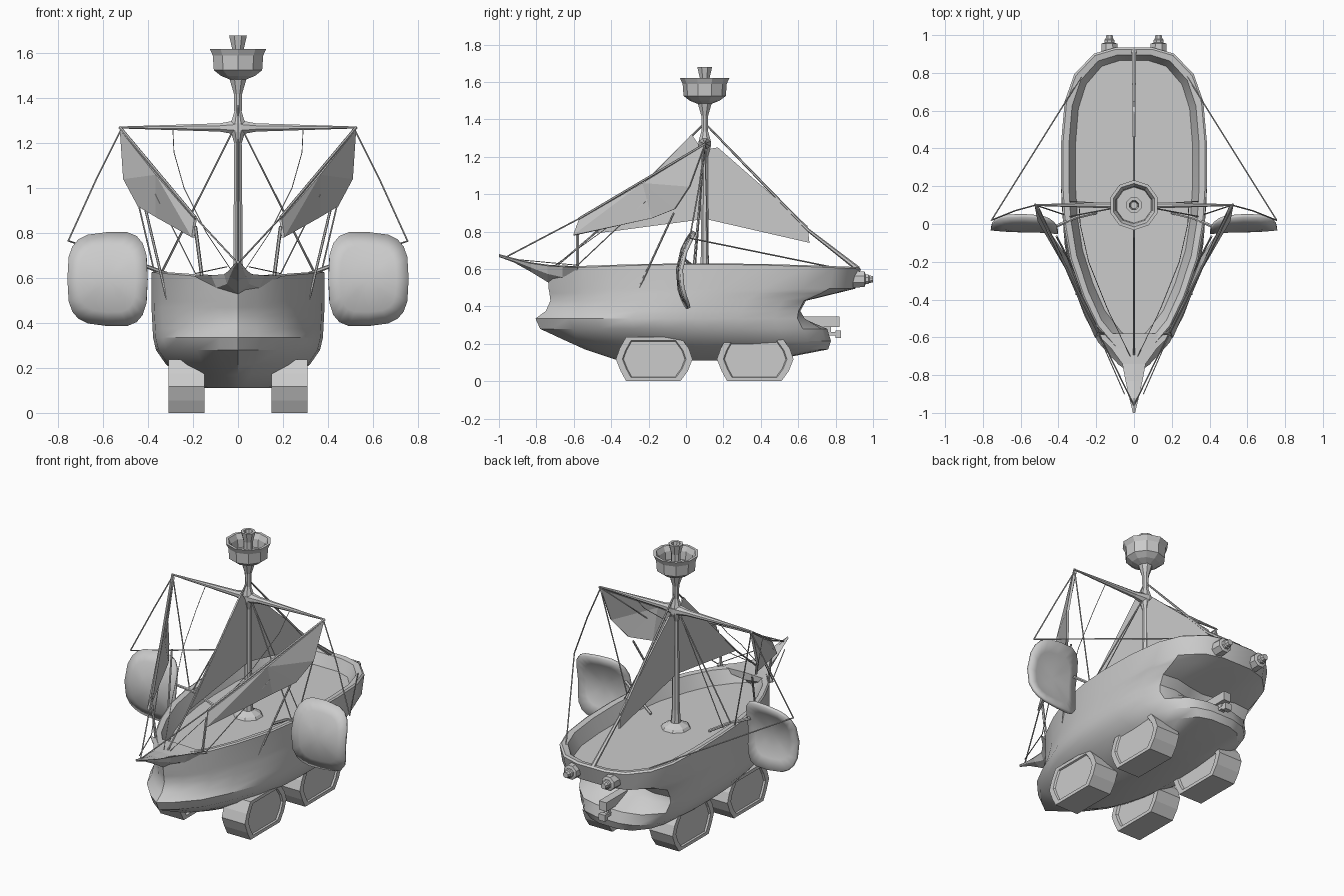
import bpy, bmesh, math
from mathutils import Vector

if "Cube" in bpy.data.objects:
    bpy.data.objects.remove(bpy.data.objects["Cube"])


def make(name, verts, faces, smooth=None, thick=0):
    me = bpy.data.meshes.new(name)
    me.from_pydata([tuple(v) for v in verts], [], faces)
    bm = bmesh.new()
    bm.from_mesh(me)
    bmesh.ops.recalc_face_normals(bm, faces=bm.faces)
    bm.to_mesh(me)
    bm.free()
    ob = bpy.data.objects.new(name, me)
    bpy.context.collection.objects.link(ob)
    if thick:
        m = ob.modifiers.new("thickness", 'SOLIDIFY')
        m.thickness, m.offset = thick, 0
    if smooth:
        bpy.ops.object.select_all(action='DESELECT')
        ob.select_set(True)
        bpy.context.view_layer.objects.active = ob
        bpy.ops.object.shade_smooth_by_angle(angle=math.radians(smooth))
    return ob


def loft(name, rings, smooth=None):
    n = len(rings[0])
    faces = [(k * n + i, k * n + (i + 1) % n, (k + 1) * n + (i + 1) % n, (k + 1) * n + i)
             for k in range(len(rings) - 1) for i in range(n)]
    faces += [tuple(range(n)), tuple(range((len(rings) - 1) * n, len(rings) * n))]
    return make(name, [v for r in rings for v in r], faces, smooth)


def tube(name, pts, radii, n=6, smooth=None):
    pts = [Vector(p) for p in pts]
    if not isinstance(radii, (list, tuple)):
        radii = [radii] * len(pts)
    q = (pts[-1] - pts[0]).to_track_quat('Z', 'Y')
    rings = [[p + q @ Vector((r * math.cos(a), r * math.sin(a), 0))
              for a in [2 * math.pi * (i + .5) / n for i in range(n)]]
             for p, r in zip(pts, radii)]
    return loft(name, rings, smooth)


def lathe(name, prof, y, n, smooth=None):
    return tube(name, [(0, y, z) for r, z in prof], [r for r, z in prof], n, smooth)


def box(name, lo, hi):
    return loft(name, [[(lo[0], lo[1], z), (hi[0], lo[1], z), (hi[0], hi[1], z), (lo[0], hi[1], z)]
                       for z in (lo[2], hi[2])])


# Hull: half outline (x share, length share), repeated at several heights
HALF = [(0, 0), (.22, .04), (.5, .115), (.7, .21), (.88, .33), (.97, .45), (1, .56),
        (1, .7), (.95, .83), (.82, .915), (.55, .98), (.25, 1), (0, 1)]
OUTLINE = HALF + [(-x, s) for x, s in HALF[-2:0:-1]]


def hull_ring(z, yf, yb, w, recess=0, sheer=0):
    ring = []
    for x, s in OUTLINE:
        y = yf + s * (yb - yf)
        if s > .9:
            y -= recess * max(0, 1 - (x / .85) ** 2)
        ring.append((x * w, y, z + sheer * math.sin(math.pi * s)))
    return ring


loft("hull", [hull_ring(*r) for r in [
    (.11, -.36, .45, .15), (.17, -.54, .76, .26), (.215, -.64, .775, .32),
    (.28, -.78, .755, .365), (.335, -.805, .735, .378, .12), (.375, -.75, .74, .38, .17),
    (.43, -.725, .77, .383, .17), (.47, -.73, .86, .385, .06), (.495, -.735, .905, .386),
    (.6, -.74, .935, .386, 0, .025), (.61, -.73, .925, .376, 0, .02),
    (.605, -.69, .895, .345, 0, .02), (.535, -.63, .865, .31)]], 35)

# Bowsprit
loft("bowsprit", [[(-w, y, t), (-w * .8, y, (b + t) / 2), (0, y, b), (w * .8, y, (b + t) / 2), (w, y, t),
                   (0, y, t + .006)]
                  for y, w, b, t in [(-.58, .2, .57, .61), (-.66, .12, .5, .612), (-.74, .062, .53, .617),
                                     (-.83, .045, .585, .63), (-.92, .025, .635, .652),
                                     (-1, .006, .664, .674)]])

# Mast, yard, lookout basket
MY = .1
lathe("mast", [(.09, .53), (.075, .55), (.03, .57), (.023, .65), (.018, 1.2), (.034, 1.25), (.034, 1.29),
               (.018, 1.34), (.02, 1.42), (.045, 1.5)], MY, 8)
tube("yard", [(x, MY, 1.27) for x in (-.52, -.25, -.08, 0, .08, .25, .52)],
     [.005, .014, .02, .036, .02, .014, .005], 8)
lathe("lookout_basket", [(.03, 1.48), (.08, 1.5), (.113, 1.525), (.118, 1.59), (.132, 1.62), (.115, 1.62),
                         (.1, 1.59), (.095, 1.54)], MY, 10)
lathe("lookout_post", [(.028, 1.52), (.028, 1.62), (.043, 1.68), (.026, 1.68), (.018, 1.63)], MY, 8)

# Centre sails and their stays
make("rear_sail", [(0, .115, 1.24), (0, .17, 1.25), (0, .65, .83), (0, .66, .74), (0, .115, .865)],
     [(0, 1, 2, 3, 4)], thick=.01)
make("front_sail", [(0, .085, 1.24), (0, .03, 1.32), (0, -.48, .79), (0, .085, .865)],
     [(0, 1, 2, 3)], thick=.01)
tube("rear_stay", [(0, MY, 1.38), (0, .65, .81), (0, .92, .6)], [.005, .009, .014])
tube("front_stay", [(0, MY, 1.38), (0, -.5, .78), (0, -.7, .61)], .005)

# Tread and fin profiles
TREAD = [(-.15, 0), (.14, 0), (.18, .055), (.205, .118), (.185, .175), (.14, .237), (-.15, .237),
         (-.185, .175), (-.205, .118), (-.18, .055)]
N = 20
for s, side in ((1, "right"), (-1, "left")):
    def P(x, y, z):
        return (s * x, y, z)

    # Treads with recessed side panels
    for yc, end in ((-.17, "front"), (.37, "rear")):
        def tr(x, k):
            return [P(x, yc + y * k, .118 + (z - .118) * k) for y, z in TREAD]
        loft(end + "_tread_" + side, [tr(.165, .8), tr(.15, .83), tr(.15, 1), tr(.31, 1), tr(.31, .83),
                                      tr(.3, .8)])

    # Side fins: rounded plates bowed from top to bottom
    verts, faces = [P(.58, -.035, .595)], []
    for k in (.35, .7, 1):
        for i in range(N):
            a = 2 * math.pi * i / N
            c, d = math.cos(a), math.sin(a)
            u = math.copysign(abs(c) ** .6, c) * k
            v = math.copysign(abs(d) ** .6, d) * k
            z = .595 + .205 * v - .012 * u * v
            verts.append(P(.58 + .178 * u, -.035 + .065 * v * v + .02 * u * abs(u) * .5 + .015 * v, z))
    for i in range(N):
        j = (i + 1) % N
        faces.append((0, 1 + i, 1 + j))
        for r in (0, N):
            faces.append((1 + r + i, 1 + r + N + i, 1 + r + N + j, 1 + r + j))
    make("side_fin_" + side, verts, faces, 40, .018)
    tube("fin_shaft_" + side, [P(.43, -.02, .66), P(.32, .03, .62), P(.2, .06, .55)], .009)

    # Slanted side sail
    make("side_sail_" + side, [P(.52, MY, 1.26), P(.505, .02, 1.04), P(.44, -.06, .92), P(.36, -.18, .872),
                               P(.2, -.6, .78), P(.19, -.57, .86), P(.36, -.23, 1.06)],
         [(0, 1, 6), (1, 2, 6), (2, 3, 6), (3, 4, 6), (4, 5, 6)], thick=.014)
    tube("side_sail_spar_" + side, [P(.525, .105, 1.27), P(.19, -.57, .87)], .007)
    tube("sail_prop_" + side, [P(.19, -.58, .83), P(.16, -.58, .6)], .008)
    tube("sail_pole_" + side, [P(.41, -.065, .9), P(.315, -.25, .5)], .006)

    # Rigging
    for pts, r in [
        ([(.19, -.57, .87), (0, -.96, .665)], .004),
        ([(.52, MY, 1.26), (.63, .07, 1.04), (.755, .02, .765)], .004),
        ([(.755, .02, .765), (.28, .78, .61)], .004),
        ([(.52, MY, 1.26), (.37, .05, .62)], .004),
        ([(.02, MY, 1.26), (.34, .04, .62)], .004),
        ([(.02, MY, 1.26), (.34, .12, .63)], .003),
        ([(.51, MY, 1.26), (.19, -.58, .62), (.05, -.9, .65)], .003),
        ([(.29, MY, 1.27), (.285, .0, 1.16), (.24, -.2, 1.0), (.14, -.45, .8), (.02, -.7, .62)], .002),
    ]:
        tube("rigging_" + side, [P(*p) for p in pts], r, 5)

    # Stern lamps
    tube("stern_stud_" + side, [P(.13, y, .545) for y in (.89, .955, .96, .975, .98, 1)],
         [.048, .045, .028, .028, .022, .018], 8)

# Stern bracket
box("stern_bracket_upper", (-.025, .58, .29), (.025, .82, .345))
box("stern_bracket_lower", (-.018, .74, .245), (.018, .81, .262))
box("stern_bracket_end", (-.022, .8, .23), (.022, .83, .27))
box("stern_bracket_web", (-.01, .7, .25), (.01, .775, .3))
